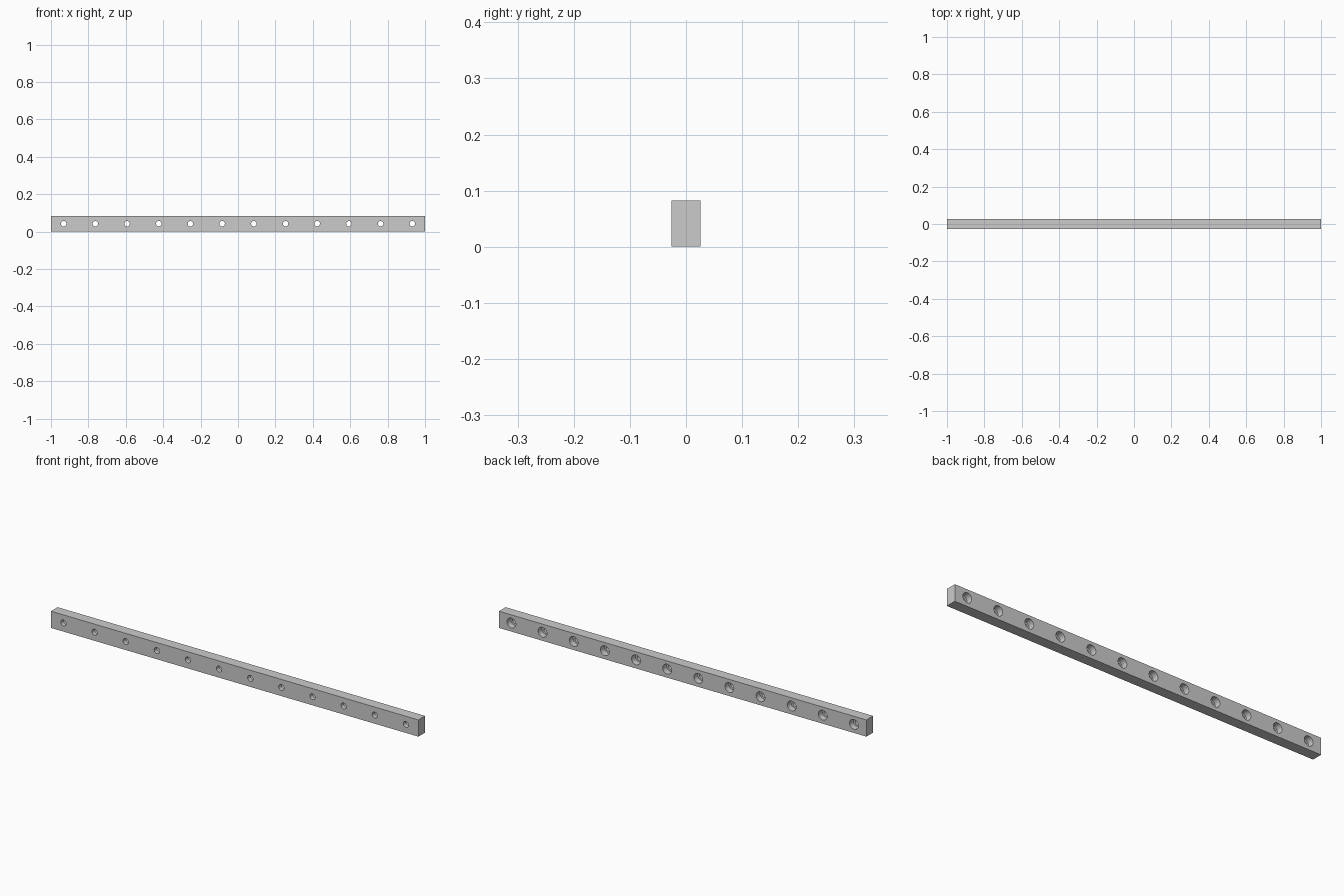
import bpy, bmesh, math
from mathutils import Matrix

if "Cube" in bpy.data.objects:
    bpy.data.objects.remove(bpy.data.objects["Cube"])

LENGTH, DEPTH, HEIGHT = 2.0, 0.052, 0.082
HOLES, END_X, HOLE_Z = 12, 0.932, 0.042
BORE_R, COUNTERBORE_R, COUNTERBORE_DEPTH = 0.0145, 0.024, 0.03
SEGMENTS = 32


def make_object(name, bm):
    bmesh.ops.recalc_face_normals(bm, faces=bm.faces[:])
    mesh = bpy.data.meshes.new(name)
    bm.to_mesh(mesh)
    bm.free()
    obj = bpy.data.objects.new(name, mesh)
    bpy.context.collection.objects.link(obj)
    return obj


def add_stepped_plug(bm, x):
    # Closed stepped plug along y: narrow at the front, wide at the back
    step_y = DEPTH / 2 - COUNTERBORE_DEPTH
    profile = [(BORE_R, -DEPTH), (BORE_R, step_y),
               (COUNTERBORE_R, step_y), (COUNTERBORE_R, DEPTH)]
    rings = []
    for r, y in profile:
        angles = [2 * math.pi * i / SEGMENTS for i in range(SEGMENTS)]
        rings.append([bm.verts.new((x + r * math.cos(a), y, HOLE_Z + r * math.sin(a)))
                      for a in angles])
    for a, b in zip(rings, rings[1:]):
        for i in range(SEGMENTS):
            j = (i + 1) % SEGMENTS
            bm.faces.new((a[i], a[j], b[j], b[i]))
    bm.faces.new(rings[0])
    bm.faces.new(rings[-1])


# Straight rectangular bar
bm = bmesh.new()
bmesh.ops.create_cube(bm, size=1, matrix=Matrix.Translation((0, 0, HEIGHT / 2))
                      @ Matrix.Diagonal((LENGTH, DEPTH, HEIGHT, 1)))
rail = make_object("rail_bar", bm)

# Row of evenly spaced counterbored holes
bm = bmesh.new()
for i in range(HOLES):
    add_stepped_plug(bm, -END_X + 2 * END_X * i / (HOLES - 1))
cutter = make_object("hole_cutter", bm)
cutter.hide_render = True
cutter.hide_set(True)

holes = rail.modifiers.new("holes", 'BOOLEAN')
holes.operation = 'DIFFERENCE'
holes.solver = 'EXACT'
holes.object = cutter

# Apply the cut, then shade the bores smooth with sharp rims
bpy.context.view_layer.objects.active = rail
rail.select_set(True)
bpy.ops.object.modifier_apply(modifier=holes.name)
bpy.ops.object.shade_smooth_by_angle(angle=math.radians(30))
